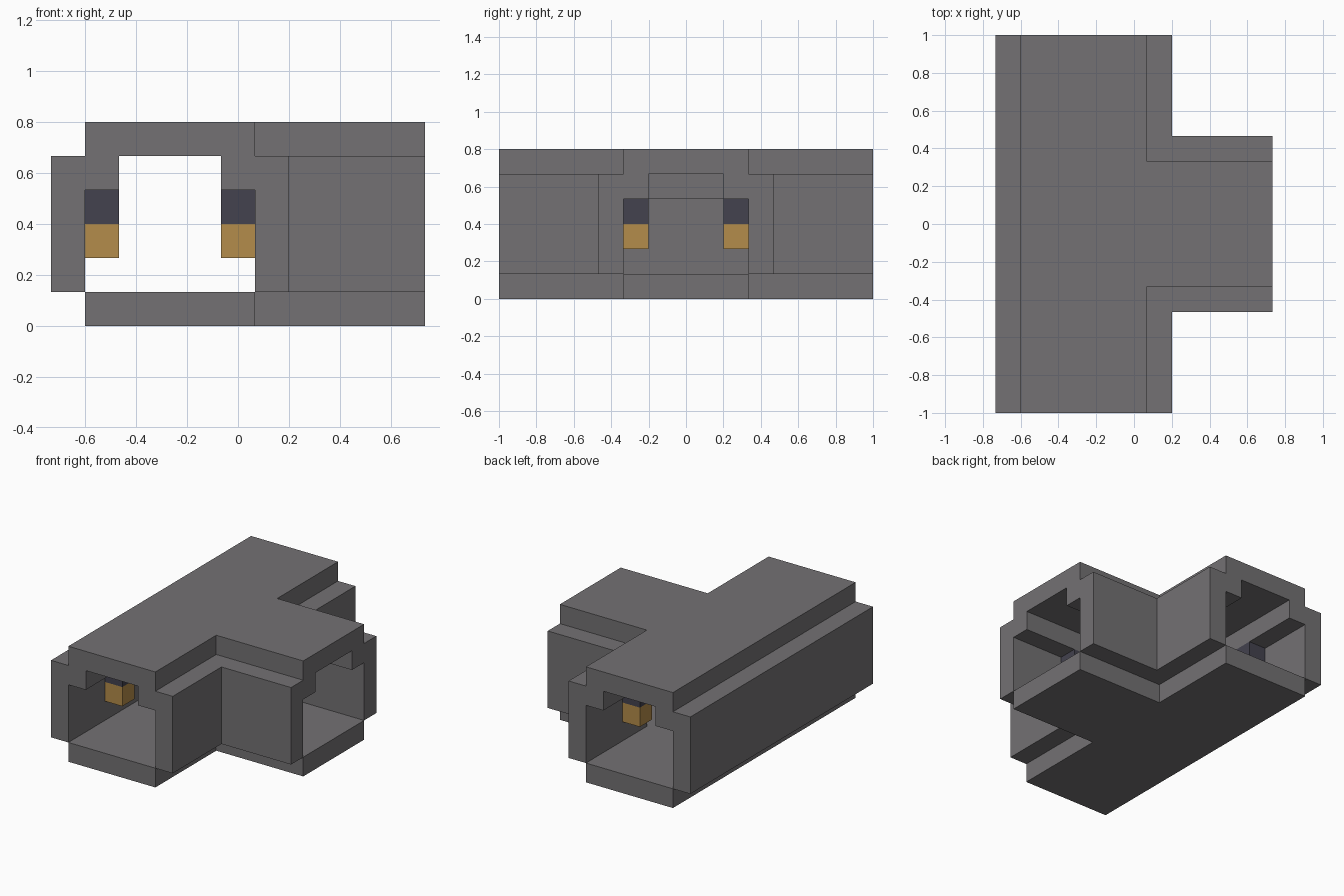
import bpy, bmesh

cube = bpy.data.objects.get("Cube")
if cube:
    bpy.data.objects.remove(cube, do_unlink=True)

U = 2 / 15  # one block


def material(name, r, g, b):
    m = bpy.data.materials.new(name)
    m.use_nodes = True
    m.diffuse_color = (r, g, b, 1)
    bsdf = next(n for n in m.node_tree.nodes if n.type == 'BSDF_PRINCIPLED')
    bsdf.inputs["Base Color"].default_value = (r, g, b, 1)
    return m


hull_grey = material("hull grey", 0.172, 0.165, 0.172)
fixture_dark = material("fixture dark", 0.056, 0.054, 0.077)
lamp_amber = material("lamp amber", 0.455, 0.262, 0.069)


def prism(name, plan, z0, z1, mat):
    """Extrude a plan outline, given in blocks, between two heights."""
    bm = bmesh.new()
    face = bm.faces.new([bm.verts.new((x * U, y * U, z0 * U)) for x, y in plan])
    top = bmesh.ops.extrude_face_region(bm, geom=[face])["geom"]
    verts = [v for v in top if isinstance(v, bmesh.types.BMVert)]
    bmesh.ops.translate(bm, verts=verts, vec=(0, 0, (z1 - z0) * U))
    bmesh.ops.recalc_face_normals(bm, faces=bm.faces)
    mesh = bpy.data.meshes.new(name)
    bm.to_mesh(mesh)
    bm.free()
    mesh.materials.append(mat)
    obj = bpy.data.objects.new(name, mesh)
    bpy.context.scene.collection.objects.link(obj)
    return obj


def rect(x0, x1, y0, y1):
    return [(x0, y0), (x1, y0), (x1, y1), (x0, y1)]


def corner(x, y, side, thick=1):
    """L-shaped outline following the inner corner of the junction."""
    pts = [(x, 7.5), (x, y), (5.5, y), (5.5, y + thick),
           (x + thick, y + thick), (x + thick, 7.5)]
    return [(px, py * side) for px, py in pts]


# Floor and roof share a T-shaped plan
tee = [(-4.5, -7.5), (0.5, -7.5), (0.5, -2.5), (5.5, -2.5),
       (5.5, 2.5), (0.5, 2.5), (0.5, 7.5), (-4.5, 7.5)]
prism("floor", tee, 0, 1, hull_grey)
prism("roof", tee, 5, 6, hull_grey)

# Long straight wall and its ceiling ledge
prism("straight_wall", rect(-5.5, -4.5, -7.5, 7.5), 1, 5, hull_grey)
prism("straight_ledge", rect(-4.5, -3.5, -7.5, 7.5), 4, 5, hull_grey)

# Corner walls and ledges on both sides of the branch
for side, label in ((-1, "front"), (1, "back")):
    prism(label + "_corner_wall", corner(0.5, 2.5, side), 1, 5, hull_grey)
    prism(label + "_corner_ledge", corner(-0.5, 1.5, side), 4, 5, hull_grey)

    # Hanging lamps: two in the main passage, one in the branch
    spots = {"straight_side": (-4.5, 3.5), "branch_side": (-0.5, 3.5),
             "branch": (1.5, 1.5)}
    for spot, (x, y) in spots.items():
        plan = rect(x, x + 1, y * side, (y + 1) * side)
        prism(f"{label}_{spot}_lamp_mount", plan, 3, 4, fixture_dark)
        prism(f"{label}_{spot}_lamp", plan, 2, 3, lamp_amber)
